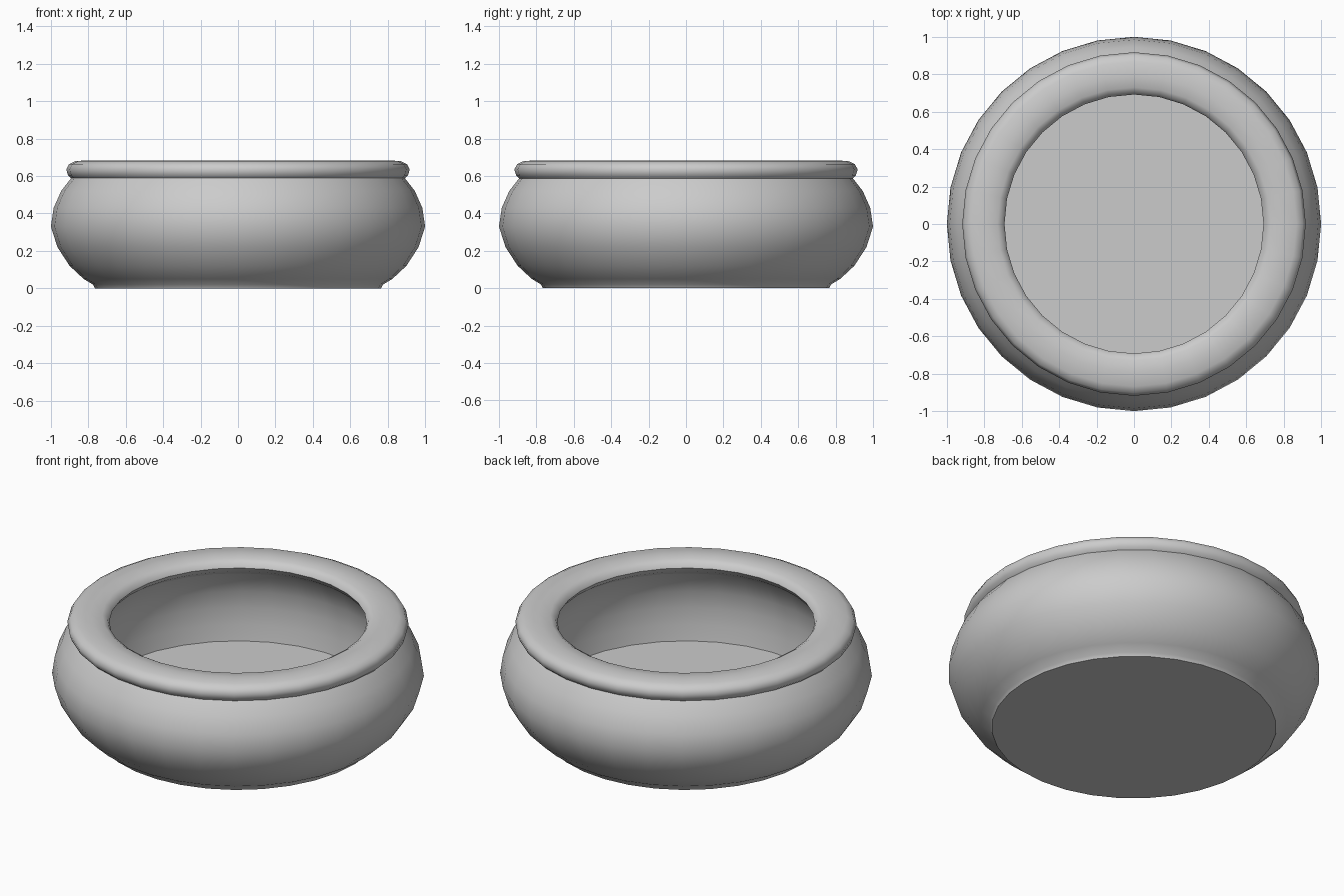
import bpy, bmesh, math

cube = bpy.data.objects.get("Cube")
if cube:
    bpy.data.objects.remove(cube, do_unlink=True)

SIDES = 32

# Single grey clay colour
clay = bpy.data.materials.new("grey clay")
clay.use_nodes = True
clay.diffuse_color = (0.6, 0.6, 0.6, 1)
bsdf = next(n for n in clay.node_tree.nodes if n.type == "BSDF_PRINCIPLED")
bsdf.inputs["Base Color"].default_value = clay.diffuse_color


def lathe(name, profile):
    """Spin a (radius, height) profile, listed from outside bottom to inside, about z."""
    bm = bmesh.new()
    verts = [bm.verts.new((r, 0, z)) for r, z in profile]
    edges = [bm.edges.new(pair) for pair in zip(verts, verts[1:])]
    bmesh.ops.spin(bm, geom=verts + edges, cent=(0, 0, 0), axis=(0, 0, 1),
                   angle=math.tau, steps=SIDES, use_duplicate=False)
    bmesh.ops.remove_doubles(bm, verts=bm.verts, dist=0.0005)
    # Face winding: the profile runs so that its right-hand side is outside
    bm.normal_update()
    r0, z0 = profile[0]
    r1, z1 = profile[1]
    first = min(bm.faces, key=lambda f: abs(f.calc_center_median().z - (z0 + z1) / 2)
                + abs(f.calc_center_median().xy.length - (r0 + r1) / 2))
    radial = first.calc_center_median().xy.normalized()
    outward = first.normal.xy.dot(radial) * (z1 - z0) - first.normal.z * (r1 - r0)
    if outward < 0:
        bmesh.ops.reverse_faces(bm, faces=bm.faces)
    mesh = bpy.data.meshes.new(name)
    bm.to_mesh(mesh)
    bm.free()
    mesh.materials.append(clay)
    obj = bpy.data.objects.new(name, mesh)
    bpy.context.collection.objects.link(obj)
    bpy.ops.object.select_all(action="DESELECT")
    obj.select_set(True)
    bpy.context.view_layer.objects.active = obj
    bpy.ops.object.shade_smooth_by_angle(angle=math.radians(50))
    return obj


# Bulging outer wall with its flat foot
lathe("bowl_body", [(0, 0), (.765, 0), (.775, .02), (.825, .05), (.9, .12), (.965, .22),
                    (1, .33), (.985, .43), (.945, .52), (.892, .588)])

# Flat-topped lip with a rounded outer edge and a tight inner edge
lathe("rolled_rim", [(.892, .588), (.908, .603), (.918, .635), (.903, .663), (.868, .68),
                     (.79, .684), (.73, .678), (.703, .662), (.692, .638),
                     (.71, .61), (.75, .58)])

# Hollow inside, widening beneath the lip
lathe("inner_wall", [(.75, .58), (.79, .52), (.82, .44), (.83, .34), (.825, .24), (.812, .15)])
lathe("bowl_floor", [(.812, .15), (0, .15)])
